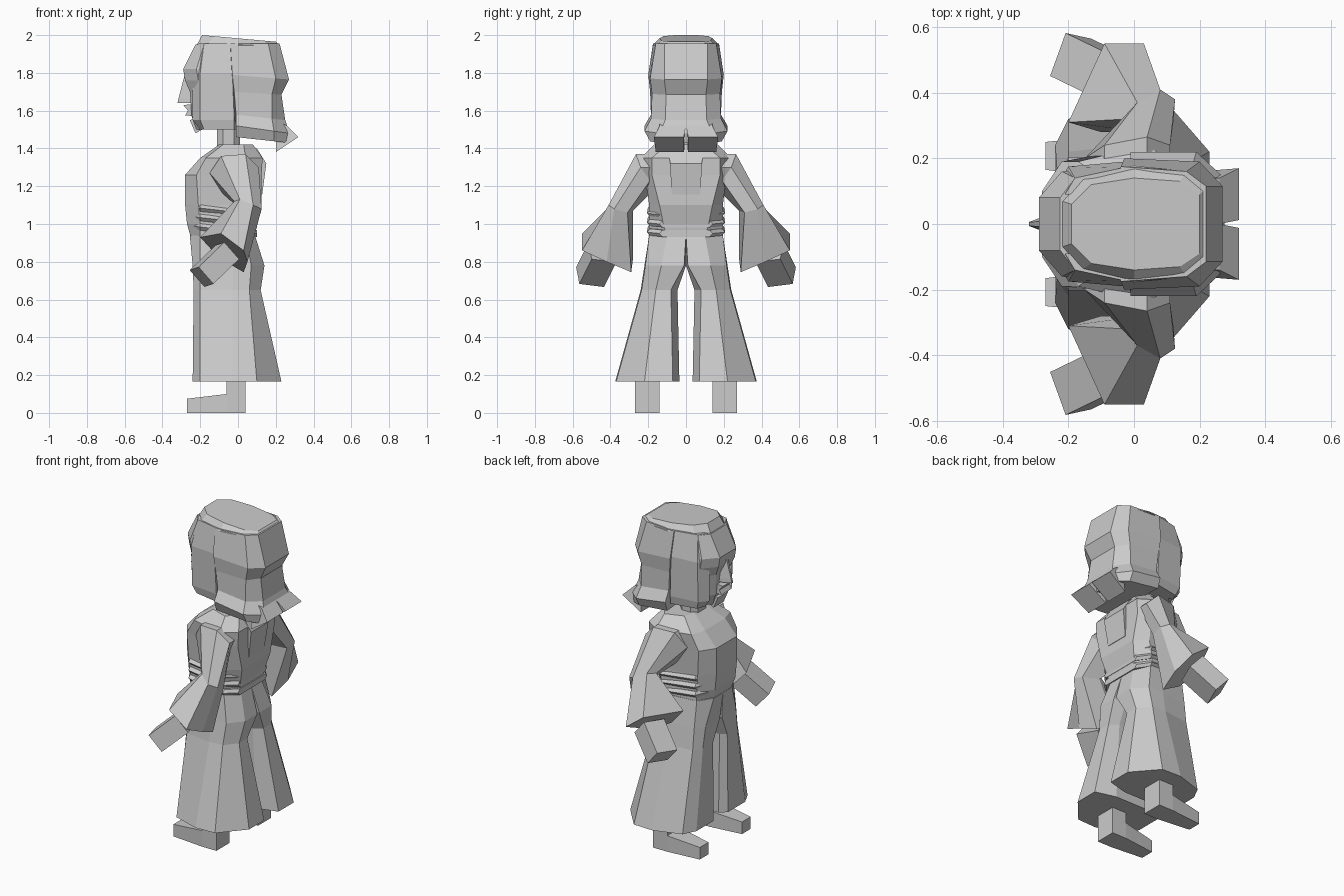
import bpy, bmesh
from mathutils import Vector, Matrix


def finish(name, bm):
    bmesh.ops.recalc_face_normals(bm, faces=bm.faces)
    me = bpy.data.meshes.new(name)
    bm.to_mesh(me)
    bm.free()
    ob = bpy.data.objects.new(name, me)
    bpy.context.collection.objects.link(ob)
    return ob


def loft(name, rings, side=1):
    """Skin closed rings of equal point count; side=-1 mirrors across y."""
    bm = bmesh.new()
    vs = [[bm.verts.new((x, y * side, z)) for x, y, z in r] for r in rings]
    n = len(vs[0])
    for a, b in zip(vs, vs[1:]):
        for i in range(n):
            j = (i + 1) % n
            bm.faces.new((a[i], a[j], b[j], b[i]))
    bm.faces.new(vs[0])
    bm.faces.new(vs[-1])
    return finish(name, bm)


def sym(z, *half):
    """Ring symmetric in y from front-to-back half points; z may be (front, back)."""
    z0, z1 = z if isinstance(z, tuple) else (z, z)
    xs = [p[0] for p in half]
    lo, hi = min(xs), max(xs)
    pts = [(x, y, z0 + (z1 - z0) * (x - lo) / (hi - lo)) for x, y in half]
    return pts + [(x, -y, h) for x, y, h in reversed(pts)]


def flat(z, *pts):
    return [(x, y, z) for x, y in pts]


def prism(name, profile, y0, y1, side=1):
    return loft(name, [[(x, y0, z) for x, z in profile],
                       [(x, y1, z) for x, z in profile]], side)


# Torso, waist folds, neck and back collar flap
loft("torso", [
    sym(.93, (-.25, .08), (-.20, .18), (.03, .195), (.09, .10)),
    sym(1.0, (-.27, .10), (-.20, .18), (.03, .195), (.10, .12)),
    sym(1.1, (-.28, .10), (-.21, .185), (.05, .195), (.125, .14)),
    sym(1.26, (-.28, .10), (-.22, .19), (.05, .215), (.125, .18)),
    sym(1.35, (-.20, .10), (-.17, .19), (.04, .24), (.13, .18)),
    sym(1.42, (-.10, .06), (-.08, .13), (.03, .17), (.08, .10))])
for z in (.97, 1.02, 1.07):
    loft("waist_fold", [
        sym((z + .02 + t, z - .02 + t), (-.25, .10 + g), (-.20, .19 + g), (.04, .195 + g), (.10, .13 + g))
        for t, g in ((-.018, -.005), (0, .012), (.018, -.005))])
loft("neck", [sym(z, (-.11, .04), (-.08, .07), (-.02, .07), (.01, .04)) for z in (1.38, 1.56)])
loft("collar_flap", [
    sym(1.155, (.09, .07), (.128, .075)),
    sym(1.32, (.09, .08), (.15, .085)),
    sym(1.40, (.04, .08), (.10, .09))])

# Limbs, built once per side
for s in (1, -1):
    loft("flared_trouser_leg", [
        flat(.165, (-.24, .07), (-.24, .24), (-.2, .32), (-.03, .375), (.1, .37),
             (.23, .22), (.23, .07), (.1, .035), (-.2, .035)),
        flat(.65, (-.235, .07), (-.235, .17), (-.2, .22), (-.03, .24), (.06, .235),
             (.12, .16), (.12, .08), (.07, .045), (-.2, .045)),
        flat(.78, (-.24, .01), (-.24, .15), (-.2, .205), (-.03, .22), (.07, .215),
             (.14, .13), (.14, .01), (.06, 0), (-.2, 0)),
        flat(.94, (-.255, 0), (-.255, .09), (-.2, .18), (-.03, .195), (.04, .195),
             (.09, .1), (.09, 0), (.05, 0), (-.2, 0))], s)
    prism("ankle", [(-.06, 0), (.04, 0), (.04, .25), (-.06, .25)], .14, .27, s)
    loft("shoe", [
        [(-.06, .14, 0), (-.06, .27, 0), (-.06, .27, .10), (-.06, .14, .10)],
        [(-.27, .165, 0), (-.27, .25, 0), (-.27, .25, .075), (-.27, .165, .075)]], s)

    shoulder = [(-.15, .20, 1.27), (-.09, .24, 1.36), (.04, .265, 1.37),
                (.11, .24, 1.30), (.08, .19, 1.23), (-.09, .18, 1.17)]
    elbow = [(-.02, .32, 1.12), (.01, .37, 1.13), (.08, .41, 1.10),
             (.125, .38, 1.08), (.12, .31, 1.06), (.02, .28, 1.07)]
    cuff = [(-.20, .31, .93), (-.09, .55, .95), (.03, .55, .86),
            (.05, .42, .80), (.03, .29, .745), (-.10, .28, .82)]
    loft("wide_sleeve", [[(x, y - .1, z) for x, y, z in shoulder], shoulder, elbow, cuff], s)

    # Blocky hand along the forearm direction
    d = Vector((-.62, .30 * s, -.60)).normalized()
    u = d.cross(Vector((.3, .85 * s, .1))).normalized()
    m = Matrix((d, u.cross(d), u)).transposed().to_4x4()
    m.translation = (-.125, .475 * s, .785)
    bm = bmesh.new()
    bmesh.ops.create_cube(bm, size=1, matrix=m @ Matrix.Diagonal((.20, .14, .12, 1)))
    finish("hand", bm)

# Face block with brow, nose, lips and chin
loft("face", [
    sym(1.50, (-.22, .05), (-.17, .10), (0, .12)),
    sym(1.57, (-.245, .06), (-.19, .14), (0, .16)),
    sym(1.70, (-.255, .07), (-.20, .155), (0, .18)),
    sym(1.76, (-.28, .08), (-.21, .16), (0, .18)),
    sym(1.82, (-.29, .08), (-.22, .16), (0, .18)),
    sym(1.95, (-.225, .08), (-.18, .14), (0, .16))])
loft("nose", [
    sym(1.64, (-.32, .006), (-.23, .04)),
    sym(1.665, (-.315, .006), (-.23, .04)),
    sym(1.78, (-.285, .008), (-.25, .02))])
prism("lips", [(-.22, 1.57), (-.28, 1.575), (-.265, 1.60), (-.29, 1.63), (-.22, 1.635)], -.05, .05)
prism("chin", [(-.19, 1.50), (-.225, 1.48), (-.255, 1.55), (-.19, 1.57)], -.05, .05)

# Hair: side locks, large rear mass, crown and flicked ends
for s in (1, -1):
    loft("side_lock", [
        flat(1.50, (-.20, .10), (-.18, .15), (-.02, .18), (0, .10)),
        flat(1.55, (-.24, .11), (-.20, .165), (-.02, .185), (0, .10)),
        flat(1.80, (-.24, .11), (-.20, .175), (-.03, .19), (0, .10)),
        flat(1.955, (-.21, .09), (-.18, .14), (-.04, .17), (0, .10))], s)
loft("rear_hair", [
    sym((1.46, 1.43), (0, .10), (-.01, .20), (.19, .19), (.265, .15)),
    sym((1.52, 1.48), (-.01, .12), (-.01, .22), (.19, .22), (.275, .14)),
    sym((1.58, 1.55), (-.02, .12), (-.01, .185), (.18, .185), (.25, .11)),
    sym((1.70, 1.685), (-.03, .12), (-.02, .19), (.18, .18), (.23, .105)),
    sym((1.79, 1.765), (-.04, .12), (-.03, .20), (.20, .19), (.27, .115)),
    sym(1.955, (-.05, .12), (-.04, .175), (.16, .16), (.22, .115))])
loft("crown", [
    sym(1.945, (-.22, .07), (-.16, .14), (0, .178), (.16, .16), (.22, .11)),
    sym((2.0, 1.965), (-.19, .06), (-.13, .12), (0, .14), (.14, .13), (.20, .09))])
for s in (1, -1):
    loft("hair_flick", [
        [(.20, .0, 1.55), (.26, .0, 1.52), (.26, .14, 1.52), (.20, .14, 1.55)],
        [(.20, .01, 1.38), (.32, .012, 1.46), (.32, .17, 1.46), (.20, .16, 1.38)]], s)
